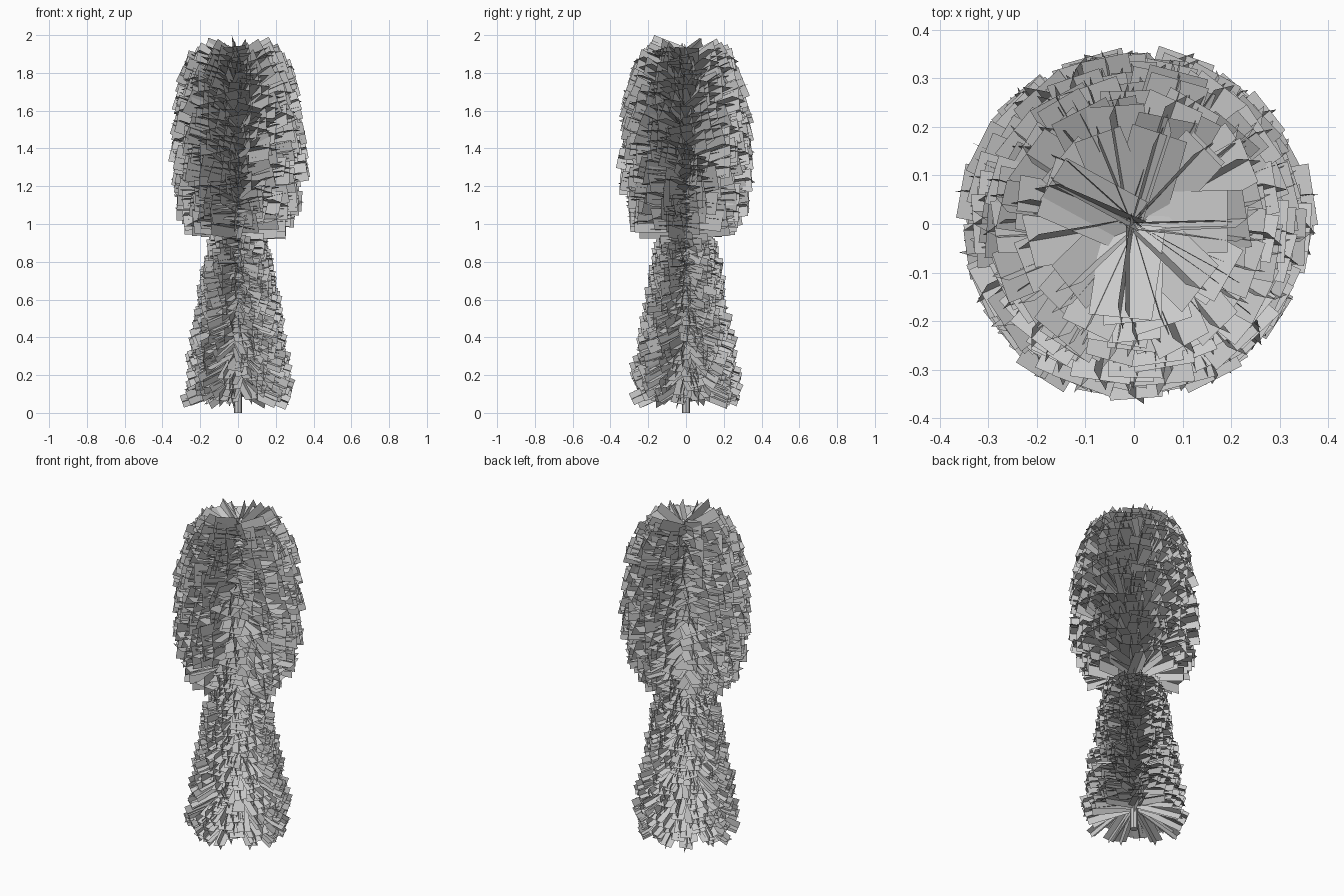
import bpy, bmesh, math, random
from mathutils import Vector, Matrix

if "Cube" in bpy.data.objects:
    bpy.data.objects.remove(bpy.data.objects["Cube"])

random.seed(7)
GOLDEN = math.radians(137.508)


def lerp_profile(points, z):
    for (z0, r0), (z1, r1) in zip(points, points[1:]):
        if z <= z1:
            return r0 + (r1 - r0) * max(0, (z - z0) / (z1 - z0))
    return points[-1][1]


def tilt_at(z):
    # branches droop at the foot and rise towards the crown
    return math.radians(-25 + 49 * z / 1.95)


def add_card(bm, start, direction, side, length, width):
    s = side * width / 2
    end = start + direction * length
    bm.faces.new([bm.verts.new(p) for p in (start - s, end - s, end + s, start + s)])


def branch_tier(name, count, z_low, z_high, profile, width):
    """Spiral of branches, each made of two crossed rectangular cards."""
    bm = bmesh.new()
    for i in range(count):
        tip_z = z_low + (z_high - z_low) * (i + 0.5) / count
        radius = lerp_profile(profile, tip_z) * random.uniform(0.88, 1.03)
        angle = i * GOLDEN + random.uniform(-0.25, 0.25)
        tilt = tilt_at(tip_z) + random.uniform(-0.1, 0.1)
        out = Vector((math.cos(angle) * math.cos(tilt),
                      math.sin(angle) * math.cos(tilt), math.sin(tilt)))
        start = Vector((0, 0, tip_z - radius * math.tan(tilt)))
        side = Vector((-math.sin(angle), math.cos(angle), 0))
        side = Matrix.Rotation(random.uniform(-0.3, 0.3), 3, out) @ side
        w = width * random.uniform(0.85, 1.15)
        length = radius / math.cos(tilt)
        add_card(bm, start, out, side, length, w)
        add_card(bm, start, out, out.cross(side), length, w)
    mesh = bpy.data.meshes.new(name)
    bm.to_mesh(mesh)
    bm.free()
    obj = bpy.data.objects.new(name, mesh)
    bpy.context.collection.objects.link(obj)
    return obj


# Flared lower foliage
branch_tier("lower_branches", 420, 0.05, 0.92,
            [(0.05, 0.29), (0.2, 0.285), (0.5, 0.235), (0.75, 0.195), (0.92, 0.155)], 0.075)

# Rounded upper crown
branch_tier("crown_branches", 380, 0.98, 1.94,
            [(0.98, 0.27), (1.1, 0.335), (1.3, 0.365), (1.5, 0.35),
             (1.75, 0.32), (1.87, 0.27), (1.94, 0.19)], 0.115)

# Thin central trunk
bpy.ops.mesh.primitive_cone_add(vertices=8, radius1=0.022, radius2=0.008,
                                depth=1.87, location=(0, 0, 0.935))
bpy.context.object.name = "trunk"
bpy.ops.object.shade_smooth_by_angle()
